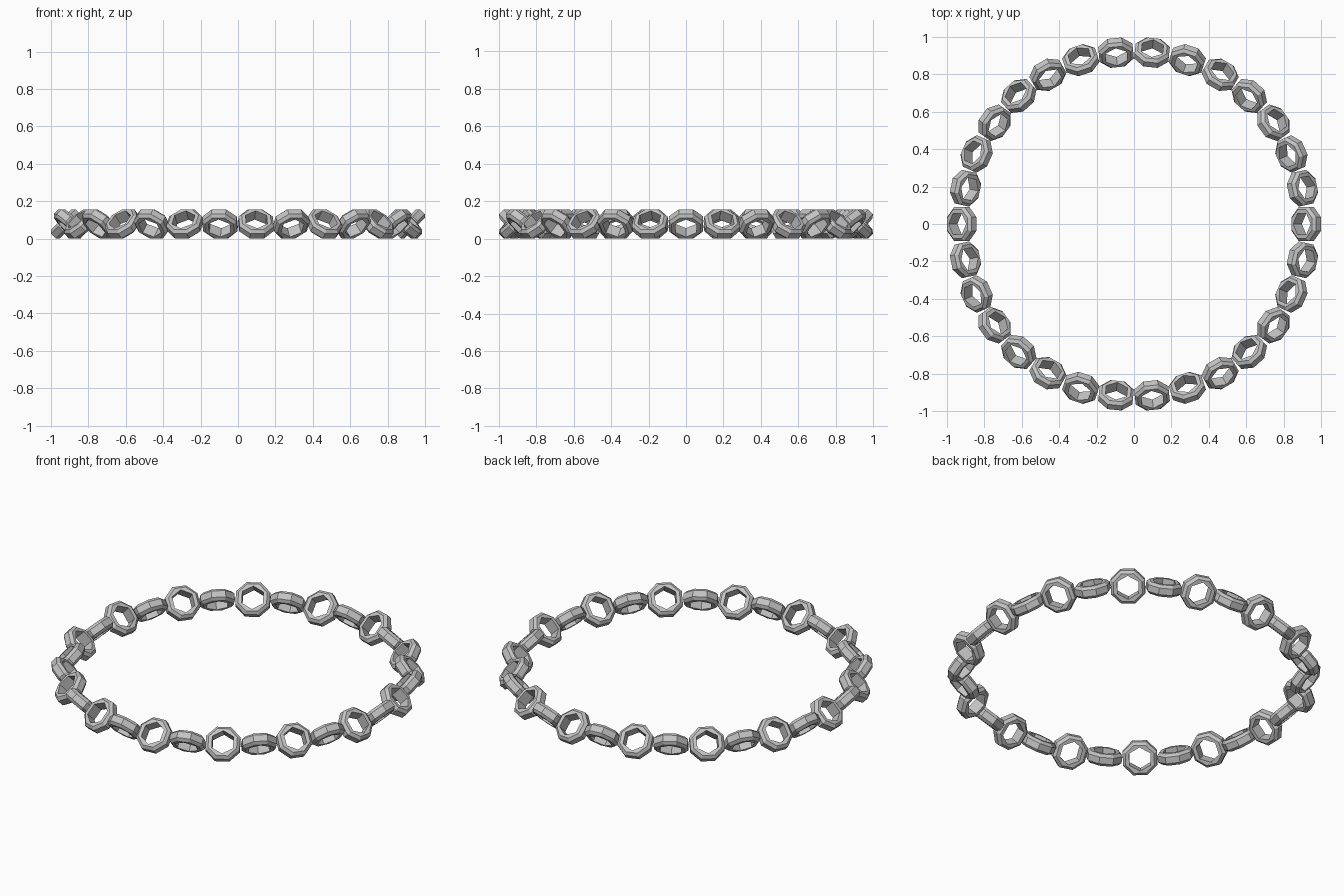
import bpy, bmesh, math
from mathutils import Matrix

if "Cube" in bpy.data.objects:
    bpy.data.objects.remove(bpy.data.objects["Cube"])

COUNT = 30          # links around the loop
LOOP_RADIUS = 0.921
CENTRE_Z = 0.0785

grey = bpy.data.materials.new("steel_grey")
grey.diffuse_color = (0.55, 0.55, 0.55, 1)
grey.use_nodes = True
grey.node_tree.nodes["Principled BSDF"].inputs["Base Color"].default_value = grey.diffuse_color


def ring(bm, sides, apothem, z, phase):
    """Closed polygon loop, sized by its flats."""
    r = apothem / math.cos(math.pi / sides)
    vs = [bm.verts.new((r * math.cos(phase + 2 * math.pi * i / sides),
                        r * math.sin(phase + 2 * math.pi * i / sides), z))
          for i in range(sides)]
    return vs, [bm.edges.new((vs[i], vs[(i + 1) % sides])) for i in range(sides)]


def skin(bm, a, b):
    n = len(a)
    for i in range(n):
        bm.faces.new((a[i], a[(i + 1) % n], b[(i + 1) % n], b[i]))


# One link: chamfered octagonal body with a hexagonal hole
bm = bmesh.new()
profile = [(0.077, -0.033), (0.092, -0.018), (0.092, 0.018), (0.077, 0.033)]
outer = [ring(bm, 8, a, z, math.pi / 8) for a, z in profile]
hole = [ring(bm, 6, 0.057, z, math.pi / 2) for z in (-0.033, 0.033)]
for a, b in zip(outer, outer[1:]):
    skin(bm, a[0], b[0])
skin(bm, hole[1][0], hole[0][0])
# Flat end faces between octagon and hexagon
for o, h in ((outer[0], hole[0]), (outer[-1], hole[1])):
    bmesh.ops.triangle_fill(bm, edges=o[1] + h[1], use_beauty=True)
bmesh.ops.recalc_face_normals(bm, faces=bm.faces[:])
mesh = bpy.data.meshes.new("chain_link")
bm.to_mesh(mesh)
bm.free()
mesh.materials.append(grey)

# Links around the loop, leaning alternately up and down by 45 degrees
for k in range(COUNT):
    lean = math.radians(45 if k % 2 == 0 else 135)
    link = bpy.data.objects.new("chain_link_%02d" % k, mesh)
    # local x = tangent, local z = hole axis, tilted about the tangent
    link.matrix_world = (Matrix.Rotation(2 * math.pi * k / COUNT, 4, 'Z')
                         @ Matrix.Translation((LOOP_RADIUS, 0, CENTRE_Z))
                         @ Matrix.Rotation(math.pi / 2, 4, 'Z')
                         @ Matrix.Rotation(-lean, 4, 'X'))
    bpy.context.collection.objects.link(link)
